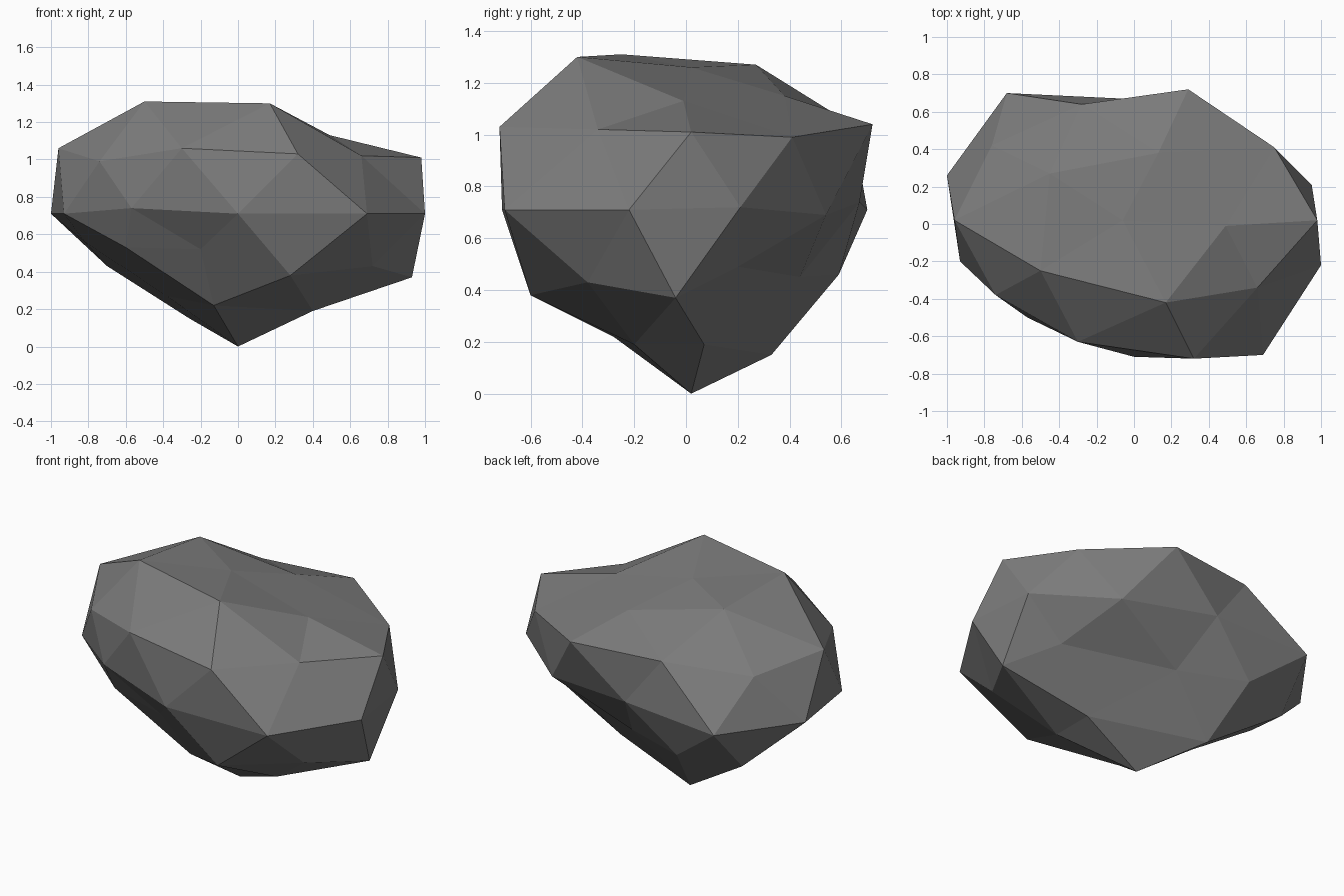
import bpy
import bmesh

# Remove the default object
default_object = bpy.data.objects.get("Cube")
if default_object:
    bpy.data.objects.remove(default_object, do_unlink=True)


def make_material(name, colour):
    material = bpy.data.materials.new(name)
    material.use_nodes = True
    material.diffuse_color = colour
    shader = material.node_tree.nodes["Principled BSDF"]
    shader.inputs["Base Color"].default_value = colour
    shader.inputs["Roughness"].default_value = 0.9
    return material


# Contours of the boulder, each running counter-clockwise from the front
summit = (-.06, .02, 1.26)
crown = [(.17, -.42, 1.3), (.49, -.01, 1.13), (.13, .38, 1.15),
         (-.45, .27, 1.27), (-.5, -.25, 1.31)]
shoulder = [(.32, -.72, 1.03), (.66, -.34, 1.02), (.98, .02, 1.01),
            (.75, .41, .99), (.29, .72, 1.04), (-.28, .64, 1.04),
            (-.76, .42, .99), (-.96, .02, 1.06), (-.74, -.38, .99),
            (-.3, -.63, 1.06)]
waist = [(.69, -.7, .71), (1, -.22, .71), (.95, .21, .72),
         (.54, .54, .69), (-.05, .67, .74), (-.68, .7, .71),
         (-1, .26, .71), (-.93, -.2, .71), (-.57, -.5, .74),
         (0, -.71, .71)]
belly = [(.28, -.6, .38), (.72, -.38, .43), (.93, -.04, .37),
         (.7, .2, .49), (.06, .44, .45), (-.35, .59, .46),
         (-.7, .45, .43), (-.82, .05, .56), (-.6, -.35, .53),
         (-.2, -.47, .52)]
keel = [(.4, -.2, .19), (.4, .07, .19), (-.26, .33, .15),
        (-.38, .05, .27), (-.13, -.28, .22)]
foot = (0, .02, 0)


def add_ring(mesh, points):
    return [mesh.verts.new(point) for point in points]


def join_rings(mesh, outer, middle):
    """Triangle strip between a ten-sided ring and the staggered waist."""
    count = len(outer)
    for i in range(count):
        following = outer[(i + 1) % count]
        mesh.faces.new((outer[i], middle[i - 1], middle[i]))
        mesh.faces.new((outer[i], middle[i], following))


def cap_ring(mesh, outer, inner, tip, offset):
    """Close a ten-sided ring with a five-sided one and a single tip."""
    for j, corner in enumerate(inner):
        neighbour = inner[(j + 1) % len(inner)]
        centre = j * 2 + offset
        before, at, after = [outer[(centre + step) % len(outer)]
                             for step in (-1, 0, 1)]
        mesh.faces.new((corner, before, at))
        mesh.faces.new((corner, at, after))
        mesh.faces.new((corner, after, neighbour))
        mesh.faces.new((corner, neighbour, tip))


# Boulder: upper and lower halves share the waist
rock = bmesh.new()
waist_ring = add_ring(rock, waist)
halves = ((shoulder, crown, summit, 0), (belly, keel, foot, 1))
for ring_points, cap_points, tip_point, offset in halves:
    ring = add_ring(rock, ring_points)
    cap = add_ring(rock, cap_points)
    tip = rock.verts.new(tip_point)
    join_rings(rock, ring, waist_ring)
    cap_ring(rock, ring, cap, tip, offset)
bmesh.ops.recalc_face_normals(rock, faces=rock.faces[:])

mesh_data = bpy.data.meshes.new("boulder")
rock.to_mesh(mesh_data)
rock.free()
mesh_data.materials.append(make_material("stone grey", (.2, .2, .2, 1)))
boulder = bpy.data.objects.new("boulder", mesh_data)
bpy.context.collection.objects.link(boulder)
